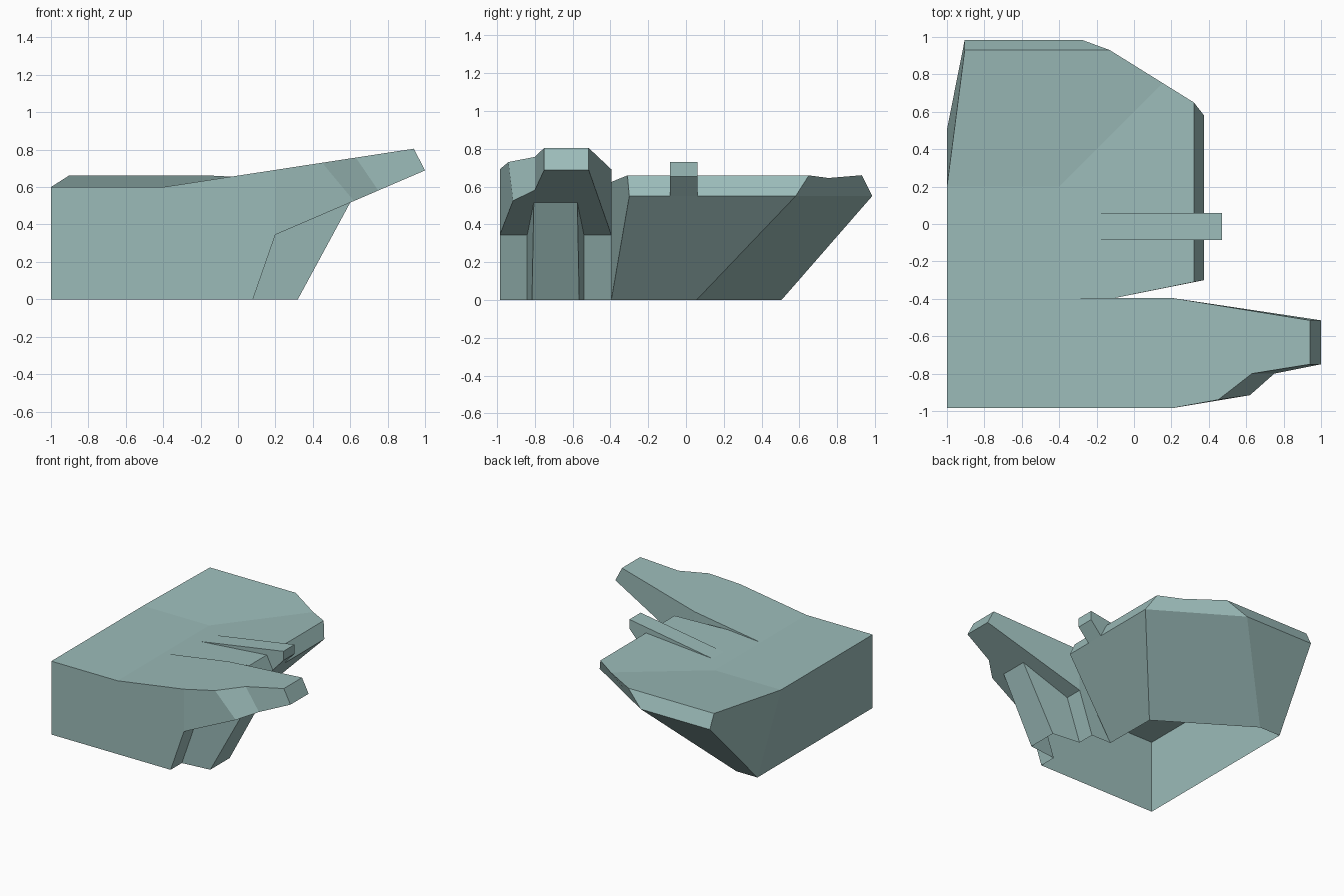
import bpy
import bmesh

cube = bpy.data.objects.get("Cube")
if cube:
    bpy.data.objects.remove(cube, do_unlink=True)

material = bpy.data.materials.new("pale_teal_grey")
material.use_nodes = True
COLOUR = (0.33, 0.50, 0.485, 1.0)
material.diffuse_color = COLOUR
shader = material.node_tree.nodes["Principled BSDF"]
shader.inputs["Base Color"].default_value = COLOUR
shader.inputs["Roughness"].default_value = 0.8

FRONT, INNER, LEFT_END = -0.985, -0.395, -1.0


def build(name, panels):
    """Join flat panels into one welded shell."""
    bm = bmesh.new()
    for panel in panels:
        bm.faces.new([bm.verts.new(point) for point in panel])
    bmesh.ops.remove_doubles(bm, verts=bm.verts, dist=0.0005)
    bmesh.ops.recalc_face_normals(bm, faces=bm.faces)
    mesh = bpy.data.meshes.new(name)
    bm.to_mesh(mesh)
    bm.free()
    mesh.materials.append(material)
    obj = bpy.data.objects.new(name, mesh)
    bpy.context.collection.objects.link(obj)
    return obj


def band(lower, upper):
    """Quads between two matching open outlines."""
    return [[lower[i], lower[i + 1], upper[i + 1], upper[i]]
            for i in range(len(lower) - 1)]


def lift(outline, height):
    """Give a plan outline its height, from a number or a function of x, y."""
    return [(x, y, height(x, y) if callable(height) else height) for x, y in outline]


def wall(y, profile):
    return [(x, y, z) for x, z in profile]


# Sloping surfaces shared by the parts
def deck(x, y):
    return 0.6 + 0.083 * max(0, x + 0.4, y - 0.2)


def finger_top(x, y=0):
    return 0.6 + 0.153 * max(0, x + 0.4)


def finger_under(x, y=0):
    return 0.345 + 0.43 * (x - 0.2)


# Body: overhanging palm with an open underside
base = lift([(-0.1, INNER), (-0.105, 0.055), (-0.81, 0.505), (LEFT_END, 0.505)], 0)
rim = lift([(0.375, -0.3), (0.375, 0.58), (-0.28, 0.985), (-0.905, 0.985)], 0.55)
crest = lift([(0.32, -0.31), (0.32, 0.65), (-0.13, 0.93), (-0.905, 0.93)], deck)
fold, = lift([(-0.4, 0.2)], deck)
valley, = lift([(0.1535, 0.7535)], deck)
shoulder, = lift([(LEFT_END, 0.2)], deck)
corner_low, corner = (LEFT_END, FRONT, 0), (LEFT_END, FRONT, 0.6)
finger_root = [(-0.4, FRONT, 0.6), (-0.4, INNER, 0.6)]
split = (-0.1, INNER, deck(-0.1, INNER))

panels = band(base, rim)
lip = band(rim, crest)
lip[1].insert(3, valley)
panels += lip
panels += [
    [corner, *finger_root, fold, shoulder],
    [fold, finger_root[1], split, crest[0], crest[1], valley],
    [shoulder, fold, valley, crest[2], crest[3]],
    [base[0], rim[0], crest[0], split],
    [corner_low, corner, shoulder, base[3]],
    [base[3], shoulder, rim[3]],
    [shoulder, crest[3], rim[3]],
]
build("body", panels)

# Front finger: tapered slab rising to the tip, with its side walls
top = lift([(0.2, FRONT), (0.45, -0.94), (0.63, -0.8),
            (0.94, -0.75), (0.94, -0.515), (0.2, INNER)], finger_top)
under = lift([(0.2, FRONT), (0.62, -0.915), (0.75, -0.8),
              (1.0, -0.75), (1.0, -0.515), (0.2, INNER)], finger_under)

# Buttress outlines at the ground and against the finger underside
foot = lift([(0.08, -0.84), (0.32, -0.815), (0.32, -0.565), (0.08, -0.54)], 0)
head = lift([(0.2, -0.84), (0.6, -0.805), (0.6, -0.575), (0.2, -0.54)], finger_under)
foot_front, foot_inner = (0.08, FRONT, 0), (0.08, INNER, 0)

panels = band(under, top)
panels += [
    [finger_root[0], *top, finger_root[1]],
    [*under, *reversed(head)],
    [corner_low, corner, finger_root[0], top[0], under[0], foot_front],
    [finger_root[1], top[-1], under[-1], foot_inner, base[0], split],
    [foot_front, foot[0], head[0], under[0]],
    [foot[-1], foot_inner, under[-1], head[-1]],
]
build("front_finger", panels)

# Buttress propping the finger from below
build("buttress", band(foot, head))

# Middle finger: narrow bar rising out of the palm
profile = [(0.32, deck(0.32, 0)), (-0.28, deck(-0.28, 0)), (0.47, 0.73),
           (0.47, 0.655), (0.375, 0.55)]
near, far = wall(-0.085, profile), wall(0.06, profile)
build("middle_finger", [near, far] + band(near[1:], far[1:]))
